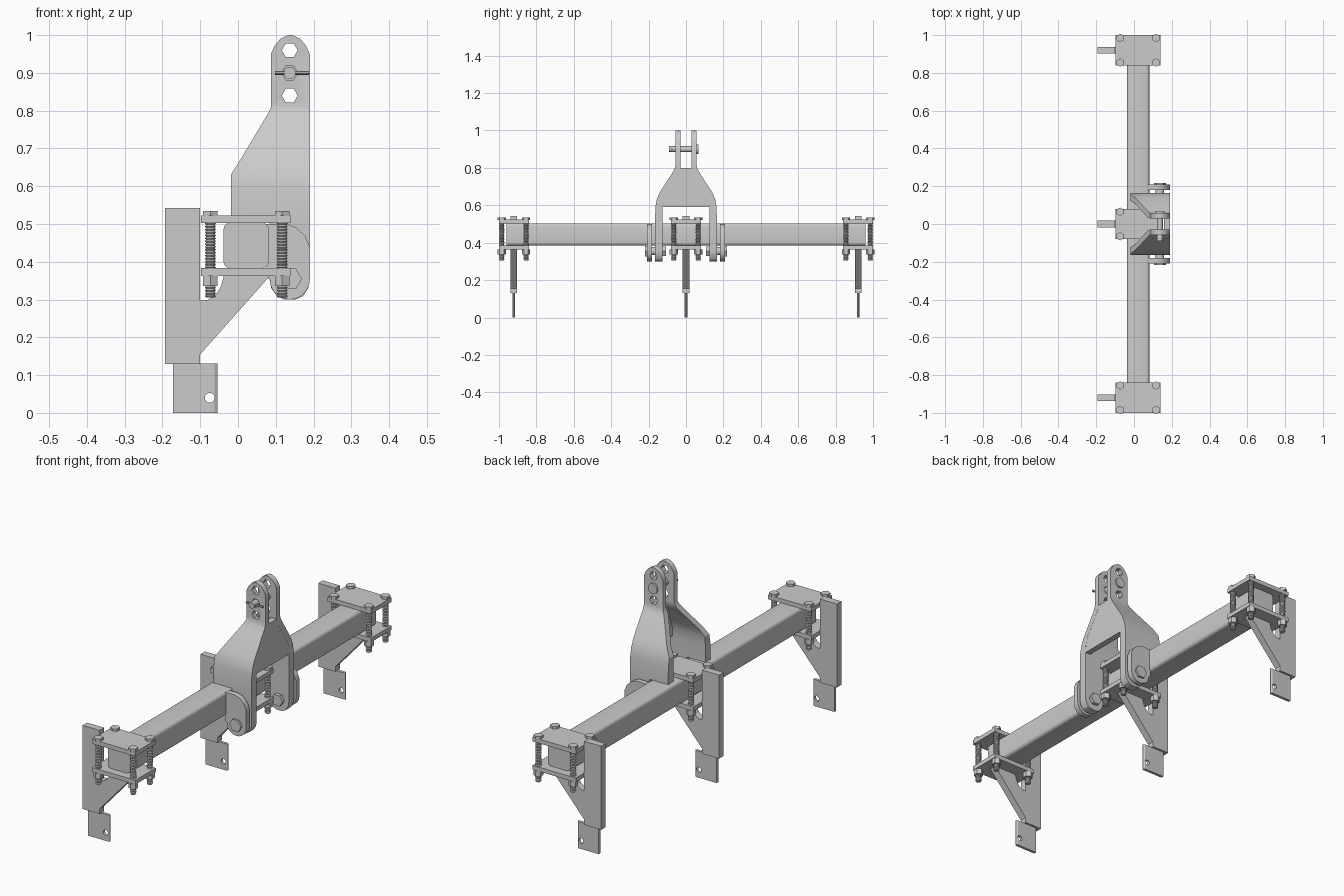
import bpy, bmesh, math
from mathutils import Matrix

if "Cube" in bpy.data.objects:
    bpy.data.objects.remove(bpy.data.objects["Cube"])


def finish(name, bm, smooth=False):
    bmesh.ops.recalc_face_normals(bm, faces=bm.faces)
    me = bpy.data.meshes.new(name)
    bm.to_mesh(me)
    bm.free()
    ob = bpy.data.objects.new(name, me)
    bpy.context.collection.objects.link(ob)
    if smooth:
        bpy.ops.object.select_all(action='DESELECT')
        ob.select_set(True)
        bpy.context.view_layer.objects.active = ob
        bpy.ops.object.shade_smooth_by_angle(angle=math.radians(32))
    return ob


def loft(name, rings, smooth=False):
    """Closed solid through equally sized rings of points."""
    bm = bmesh.new()
    vs = [[bm.verts.new(p) for p in r] for r in rings]
    n = len(vs[0])
    for a, b in zip(vs, vs[1:]):
        for i in range(n):
            j = (i + 1) % n
            bm.faces.new((a[i], a[j], b[j], b[i]))
    bm.faces.new(vs[0])
    bm.faces.new(vs[-1])
    return finish(name, bm, smooth)


def plate_xz(name, pts, y0, y1, smooth=False):
    return loft(name, [[(x, y, z) for x, z in pts] for y in (y0, y1)], smooth)


def box(name, x0, x1, y0, y1, z0, z1):
    return plate_xz(name, [(x0, z0), (x1, z0), (x1, z1), (x0, z1)], y0, y1)


def rod(name, loc, r, depth, sides=16, axis='Z'):
    bm = bmesh.new()
    rot = {'Z': Matrix(), 'Y': Matrix.Rotation(math.pi / 2, 4, 'X'),
           'X': Matrix.Rotation(math.pi / 2, 4, 'Y')}[axis]
    spin = Matrix.Rotation(math.pi / 2 if sides == 6 and axis == 'Y' else 0, 4, 'Z')
    bmesh.ops.create_cone(bm, cap_ends=True, segments=sides, radius1=r, radius2=r,
                          depth=depth, matrix=Matrix.Translation(loc) @ rot @ spin)
    return finish(name, bm, sides > 8)


def cut(ob, cutters):
    for c in cutters:
        c.hide_render = True
        m = ob.modifiers.new('hole', 'BOOLEAN')
        m.operation, m.object, m.solver = 'DIFFERENCE', c, 'EXACT'
    bpy.context.view_layer.update()
    me = bpy.data.meshes.new_from_object(
        ob.evaluated_get(bpy.context.evaluated_depsgraph_get()))
    ob.modifiers.clear()
    ob.data = me
    for c in cutters:
        bpy.data.objects.remove(c)


def arc(cx, cz, r, a0, a1, n):
    return [(cx + r * math.cos(math.radians(a0 + (a1 - a0) * i / n)),
             cz + r * math.sin(math.radians(a0 + (a1 - a0) * i / n))) for i in range(n + 1)]


# Main square tube with rounded corners
R = 0.016
tube = []
for cx, cz, a in ((0.081, 0.503, 0), (-0.038, 0.503, 90), (-0.038, 0.384, 180), (0.081, 0.384, 270)):
    sx = -R if cx > 0 else R
    sz = -R if cz > 0.45 else R
    tube += arc(cx + sx, cz + sz, R, a, a + 90, 4)
plate_xz('toolbar_beam', tube, -0.96, 0.96, True)


# Threaded clamp bolt with hex head, washer and nut
def bolt(x, y):
    rings = []
    n = 26
    for k in range(2 * n + 1):
        r = 0.0145 if k % 2 else 0.0115
        z = 0.305 + 0.2 * k / (2 * n)
        rings.append([(x + r * math.cos(i * math.pi / 6), y + r * math.sin(i * math.pi / 6), z)
                      for i in range(12)])
    loft('clamp_bolt', rings)
    rod('bolt_head', (x, y, 0.528), 0.022, 0.014, 6)
    rod('bolt_nut', (x, y, 0.350), 0.022, 0.027, 6)


# Clamp, shank and blade units
for cy in (-0.92, 0, 0.92):
    for nm, z0 in (('clamp_top_plate', 0.502), ('clamp_bottom_plate', 0.363)):
        box(nm, -0.098, 0.139, cy - 0.08, cy + 0.08, z0, z0 + 0.021)
    for bx in (-0.073, 0.117):
        for by in (-0.065, 0.065):
            bolt(bx, cy + by)
    shank = [(-0.193, 0.13), (-0.10, 0.13), (-0.10, 0.155), (0.085, 0.363), (-0.038, 0.363),
             (-0.045, 0.335), (-0.06, 0.312), (-0.08, 0.299), (-0.10, 0.297),
             (-0.10, 0.543), (-0.193, 0.543)]
    plate_xz('shank', shank, cy - 0.0175, cy + 0.0175)
    blade = loft('blade', [[(-0.172, cy - 0.007, z), (-0.062, cy - 0.007, z), (-0.054, cy - 0.002, z),
                            (-0.054, cy + 0.002, z), (-0.062, cy + 0.007, z), (-0.172, cy + 0.007, z)]
                           for z in (0, 0.131)])
    cut(blade, [rod('hole_cutter', (-0.075, cy, 0.04), 0.013, 0.1, 16, 'Y')])

# Headstock side plates: level = z, x min, x max, inner y, outer y
levels = [(0.300, 0.122, 0.152, 0.125, 0.165), (0.309, 0.103, 0.172, 0.125, 0.165),
          (0.330, 0.088, 0.186, 0.125, 0.165), (0.355, 0.083, 0.190, 0.125, 0.165),
          (0.504, 0.083, 0.190, 0.125, 0.165), (0.505, -0.018, 0.190, 0.125, 0.165),
          (0.590, -0.018, 0.190, 0.125, 0.164), (0.632, -0.018, 0.190, 0.122, 0.156),
          (0.670, 0.006, 0.190, 0.108, 0.140), (0.770, 0.066, 0.190, 0.041, 0.075),
          (0.790, 0.078, 0.190, 0.031, 0.063), (0.808, 0.087, 0.190, 0.030, 0.057),
          (0.950, 0.087, 0.190, 0.030, 0.057), (0.972, 0.097, 0.180, 0.030, 0.057),
          (0.990, 0.112, 0.165, 0.030, 0.057), (1.000, 0.132, 0.145, 0.030, 0.057)]
PX = 0.137
for s in (-1, 1):
    side = loft('headstock_side', [[(a, s * i, z), (b, s * i, z), (b, s * o, z), (a, s * o, z)]
                                   for z, a, b, i, o in levels], True)
    cut(side, [rod('hole_cutter', (PX, s * 0.045, z), 0.021, 0.1, 6, 'Y') for z in (0.84, 0.90, 0.96)])

    # Outer lug welded to the beam, with its cross pin
    lug = [(0.075, 0.50), (0.075, 0.36)] + arc(PX, 0.353, 0.053, 180, 360, 12) + \
          [(0.19, 0.44), (0.178, 0.468), (0.155, 0.49), (0.13, 0.50)]
    plate_xz('hitch_lug', lug, s * 0.181, s * 0.208, True)
    rod('lower_pin', (PX, s * 0.16, 0.355), 0.022, 0.10, 16, 'Y')
    rod('lower_pin_head', (PX, s * 0.212, 0.355), 0.032, 0.012, 6, 'Y')
    rod('lower_pin_nut', (PX, s * 0.117, 0.355), 0.030, 0.018, 6, 'Y')

# Headstock front web joining the two sides
right = [(i + 0.008, z) for z, a, b, i, o in levels if 0.58 < z < 0.80]
outline = right + [(0.038, 0.80), (-0.038, 0.80)] + [(-y, z) for y, z in reversed(right)]
loft('headstock_web', [[(x, y, z) for y, z in outline] for x in (0.16, 0.1895)])

# Top link pin with head and locking pin
rod('top_pin', (PX, -0.015, 0.90), 0.016, 0.15, 12, 'Y')
rod('top_pin_head', (PX, 0.061, 0.90), 0.025, 0.010, 12, 'Y')
rod('locking_pin', (0.143, -0.075, 0.90), 0.005, 0.09, 8, 'X')
